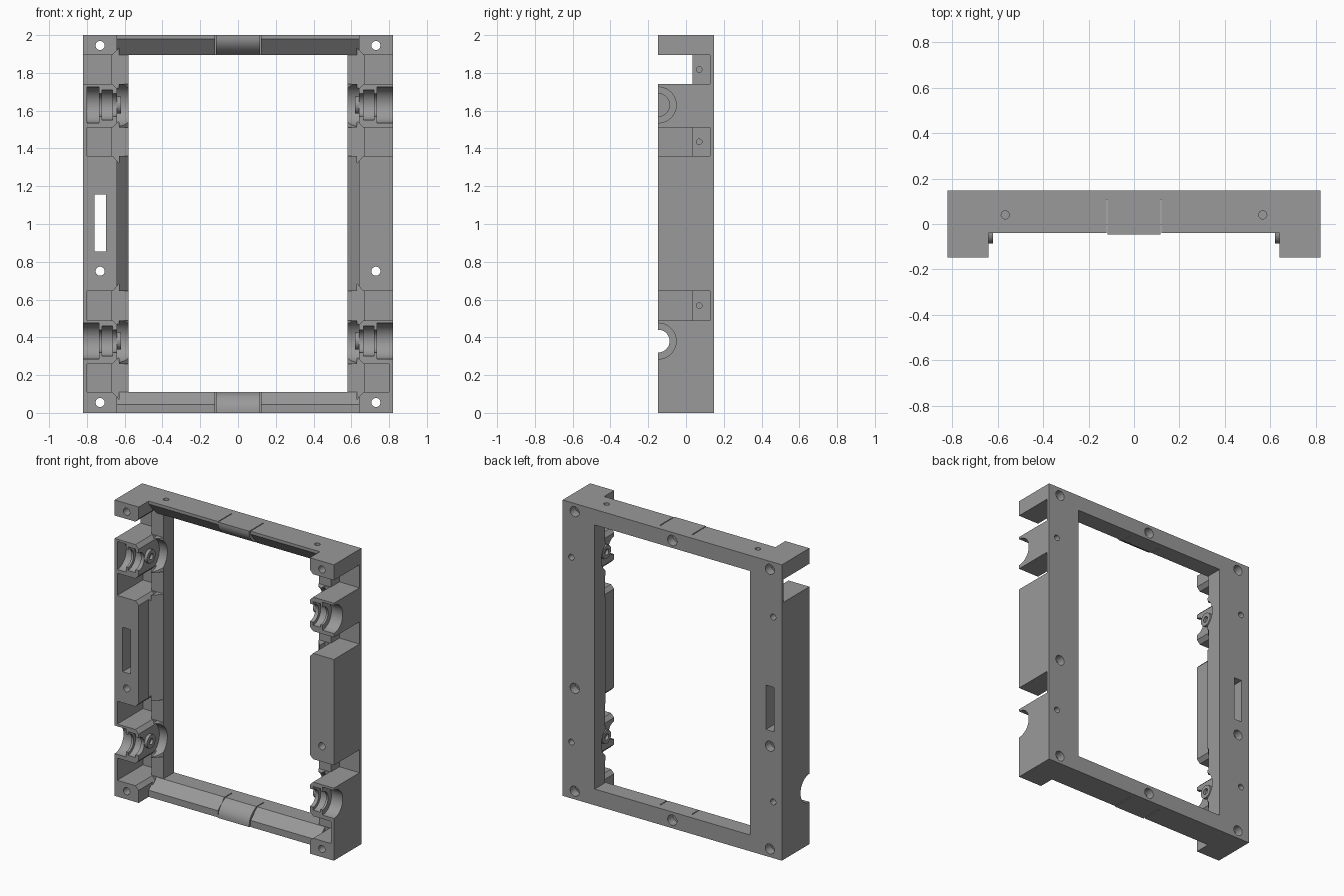
import bpy, bmesh, math
from mathutils import Vector

if "Cube" in bpy.data.objects:
    bpy.data.objects.remove(bpy.data.objects["Cube"])

grey = bpy.data.materials.new("mid grey")
grey.diffuse_color = (0.32, 0.32, 0.32, 1)
grey.use_nodes = True
grey.node_tree.nodes["Principled BSDF"].inputs["Base Color"].default_value = grey.diffuse_color

D = 0.147            # half depth
AXES = {'X': (1, 2), 'Y': (0, 2), 'Z': (0, 1)}


def prism(name, pts, axis, a, b):
    """Extrude a 2D outline along an axis from a to b."""
    k = 'XYZ'.index(axis)
    u, v = AXES[axis]
    bm = bmesh.new()

    def vert(p, d):
        co = Vector((0, 0, 0))
        co[u], co[v], co[k] = p[0], p[1], d
        return bm.verts.new(co)
    lo = [vert(p, a) for p in pts]
    hi = [vert(p, b) for p in pts]
    bm.faces.new(lo)
    bm.faces.new(hi)
    n = len(pts)
    for i in range(n):
        j = (i + 1) % n
        bm.faces.new((lo[i], lo[j], hi[j], hi[i]))
    bmesh.ops.recalc_face_normals(bm, faces=bm.faces)
    me = bpy.data.meshes.new(name)
    bm.to_mesh(me)
    bm.free()
    ob = bpy.data.objects.new(name, me)
    bpy.context.collection.objects.link(ob)
    me.materials.append(grey)
    return ob


def box(name, x, y, z):
    x, y = sorted(x), sorted(y)
    return prism(name, [(x[0], y[0]), (x[1], y[0]), (x[1], y[1]), (x[0], y[1])], 'Z', *z)


def rod(name, c, r, axis, a, b, n=32):
    pts = [(c[0] + r * math.cos(2 * math.pi * (i + .5) / n),
            c[1] + r * math.sin(2 * math.pi * (i + .5) / n)) for i in range(n)]
    return prism(name, pts, axis, a, b)


def cut(ob, tool):
    m = ob.modifiers.new("cut", 'BOOLEAN')
    m.operation, m.solver, m.object = 'DIFFERENCE', 'EXACT', tool
    bpy.context.view_layer.objects.active = ob
    bpy.ops.object.modifier_apply(modifier=m.name)
    bpy.data.objects.remove(tool)


# Solid block, then the window and the recessed front of the rails
frame = box("frame", (-.82, .82), (-D, D), (0, 2))
cut(frame, box("c", (-.64, .64), (-.3, -.04), (-.1, 2.1)))
cut(frame, box("c", (-.58, .58), (-.3, .3), (.11, 1.895)))

# Sloped inner edges of the rails
cut(frame, prism("c", [(-.05, .045), (-.04, .045), (.03, .11), (.03, .13), (-.05, .13)], 'X', -.64, .64))
cut(frame, prism("c", [(-.05, 1.98), (-.04, 1.98), (.03, 1.895), (.03, 1.88), (-.05, 1.88)], 'X', -.64, .64))

POCKETS = [(.11, .26), (.49, .645), (1.36, 1.51), (1.74, 1.895)]
ROLLERS = [.38, 1.63]
# Block corner heights and the direction into the block
CORNERS = [(.11, -1), (.26, 1), (.49, -1), (.645, 1), (1.36, -1), (1.51, 1), (1.74, -1), (1.895, 1)]
OPEN = {-1: (1.74,), 1: (.49, 1.36, 1.74)}

for s in (-1, 1):
    # Sloped inner edge of the column
    cut(frame, prism("c", [(s * x, y) for x, y in
        ((.64, -.05), (.64, -.04), (.58, .03), (.57, .03), (.57, -.05))], 'Z', .11, 1.895))
    # Stepped pockets with a cross hole in the step
    for a, b in POCKETS:
        outer = .85 if a in OPEN[s] else .80
        cut(frame, box("c", (s * .57, s * outer), (-.3, .035), (a, b)))
        cut(frame, box("c", (s * .67, s * outer), (-.3, .127), (a, b)))
        cut(frame, rod("c", (.07, (a + b) / 2), .015, 'X', *sorted((s * .62, s * .70)), n=16))
    # Chamfered block corners
    for z, d in CORNERS:
        cut(frame, prism("c", [(s * .665, z - d * .001), (s * .63, z - d * .001),
                               (s * .63, z + d * .04), (s * .64, z + d * .025)], 'Y', -.3, .03))
    # Stepped roller seats and the round clearance beside them
    for zc in ROLLERS:
        end = .80 if (s < 0 and zc > 1) else .85
        for r, a, b in ((.095, .735, end), (.06, .62, .85 if end > .82 else .78),
                        (.08, .665, .72)):
            cut(frame, rod("c", (-D, zc), r, 'X', *sorted((s * a, s * b)), n=48))
        cut(frame, rod("c", (-.04, zc), .114, 'X', *sorted((s * .57, s * .64)), n=48))
        # Blind screw hole on the back
        cut(frame, rod("c", (s * .755, zc), .02, 'Y', .09, .3, 20))
    # Through holes, wider at the back
    for z in (.055, .75, 1.945):
        cut(frame, rod("c", (s * .73, z), .024, 'Y', -.3, .3, 24))
        cut(frame, rod("c", (s * .73, z), .034, 'Y', .09, .3, 24))
    # Pin holes in the top
    cut(frame, rod("c", (s * .566, .04), .018, 'Z', 1.93, 2.1, 20))
    # Thin slits beside the centre clips
    for z in ((-.1, .2), (1.8, 2.1)):
        cut(frame, box("c", (s * .116, s * .122), (-.3, .105), z))

# Side slot and centre screw holes on the back
cut(frame, box("c", (-.76, -.70), (-.3, .3), (.855, 1.155)))
for z in (.055, 1.945):
    cut(frame, rod("c", (0, z), .035, 'Y', .09, .3, 24))
    cut(frame, rod("c", (0, z), .018, 'Y', .03, .3, 24))

parts = [frame]
# Rounded centre clips on both rails
curve = [(-.046, .0), (-.046, .02), (-.04, .045), (-.026, .067), (-.006, .088), (.018, .103), (.045, .11), (.045, .0)]
parts.append(prism("lower_clip", curve, 'X', -.116, .116))
parts.append(prism("upper_clip", [(y, 2 - z * .955) for y, z in curve], 'X', -.116, .116))

# Small ring bosses beside each roller seat
for s in (-1, 1):
    for zc in ROLLERS:
        boss = rod("roller_boss", (-.04, zc), .045, 'X', *sorted((s * .62, s * .645)))
        cut(boss, rod("c", (-.04, zc), .02, 'X', *sorted((s * .60, s * .638)), n=20))
        parts.append(boss)

for ob in parts:
    bpy.ops.object.select_all(action='DESELECT')
    ob.select_set(True)
    bpy.context.view_layer.objects.active = ob
    bpy.ops.object.shade_smooth_by_angle(angle=math.radians(30))
